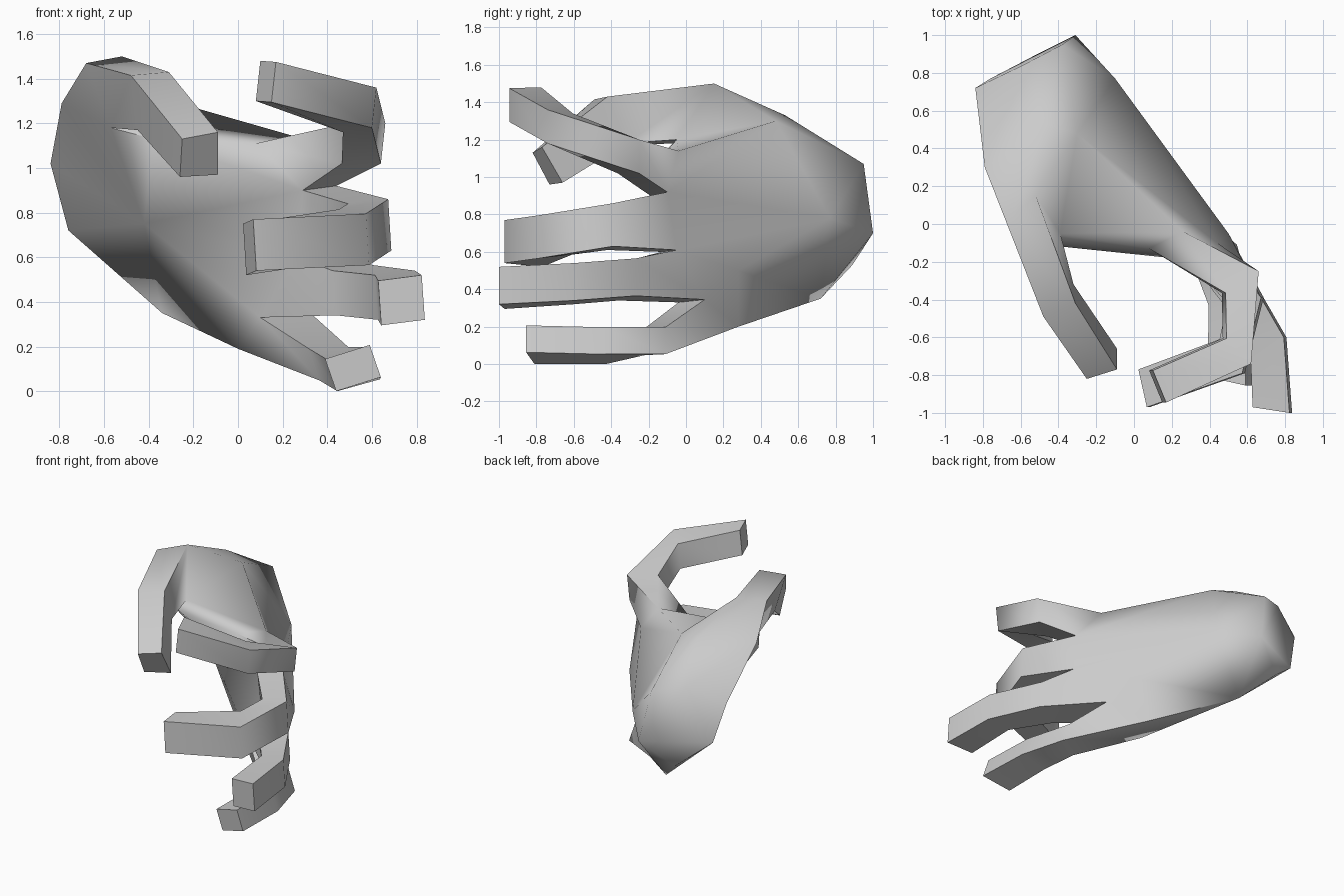
import bpy, bmesh, math
from mathutils import Vector

if "Cube" in bpy.data.objects:
    bpy.data.objects.remove(bpy.data.objects["Cube"])

bm = bmesh.new()


def verts(points):
    return [bm.verts.new(p) for p in points]


def loft(rings):
    # Skin four-cornered rings and close the last one
    for r, s in zip(rings, rings[1:]):
        for i in range(4):
            j = (i + 1) % 4
            bm.faces.new((r[i], r[j], s[j], s[i]))
    bm.faces.new(rings[-1])


# Wrist opening
a, b, c, d, e, f = wrist = verts([
    (-.38, .95, 1.07), (-.59, .84, 1.12), (-.84, .72, 1.02),
    (-.76, .77, .72), (-.53, .89, .53), (-.31, 1, .70)])

# Knuckle line: outer (back of hand) and inner (palm) points between fingers
outer = verts([(.26, -.04, 1.14), (.44, -.10, .92), (.50, -.05, .61),
               (.33, .10, .345), (.10, .28, .20)])
inner = verts([(.08, -.13, 1.11), (.29, -.19, .90), (.27, -.13, .60),
               (.10, -.04, .33), (.0, .08, .19)])

# Thumb heel, web, back of hand, outer edge and palm centre
heel, ridge, web, back, side, edge, palm, fold = verts([
    (-.79, .30, 1.29), (-.47, .53, 1.33), (-.30, .48, 1.30),
    (-.10, .77, .78), (.20, .28, .50), (-.34, .72, .35), (-.42, .25, .75),
    (-.38, -.12, 1.13)])

# Thumb base ring
t0, t1, t2, t3 = thumb_base = verts([
    (-.68, .02, 1.47), (-.52, .15, 1.50), (-.39, -.05, 1.20), (-.57, -.05, 1.18)])

O, I = outer, inner
for face in (
        wrist,
        # thumb heel
        (a, b, ridge), (a, ridge, web), (b, c, heel, ridge), (ridge, heel, t0, t1),
        (ridge, t1, web), (t1, t2, web), (heel, t0, t3), (heel, t3, palm),
        (c, heel, palm), (c, palm, d), (t3, t2, fold), (t3, fold, palm),
        # web and back of hand
        (web, t2, O[0]), (t2, fold, I[0], O[0]), (a, web, back, f),
        (web, O[0], O[1], back),
        (back, O[1], O[2], side), (side, O[2], O[3]), (f, back, edge),
        (back, side, edge), (f, edge, e), (side, O[3], O[4]), (side, O[4], edge),
        # lower edge and palm
        (e, edge, d), (d, edge, palm), (edge, O[4], I[4]), (edge, I[4], palm),
        (palm, I[4], I[3]), (palm, I[3], I[2]), (palm, I[2], I[1]),
        (palm, I[1], fold), (I[1], I[0], fold)):
    bm.faces.new(face)

# Thumb
loft([thumb_base,
      verts([(-.48, -.49, 1.415), (-.31, -.42, 1.43), (-.32, -.32, 1.18), (-.45, -.40, 1.17)]),
      verts([(-.25, -.82, 1.13), (-.09, -.77, 1.16), (-.09, -.66, .97), (-.26, -.73, .96)])])


def finger(n, half, joints):
    # Each joint is an outer and an inner mid-point, thickened by a half-height
    h = Vector(half)
    rings = [[outer[n], inner[n], inner[n + 1], outer[n + 1]]]
    for o, i in joints:
        o, i = Vector(o), Vector(i)
        rings.append(verts([o + h, i + h, i - h, o - h]))
    loft(rings)


# Index, middle, ring and little finger
finger(0, (.01, 0, .09), [((.65, -.25, 1.11), (.475, -.365, 1.11)),
                          ((.61, -.74, 1.27), (.48, -.605, 1.25)),
                          ((.16, -.945, 1.385), (.09, -.775, 1.39))])
finger(1, (-.007, 0, .115), [((.68, -.39, .745), (.50, -.42, .725)),
                             ((.58, -.79, .68), (.46, -.61, .70)),
                             ((.075, -.97, .655), (.03, -.77, .635))])
finger(2, (-.007, 0, .10), [((.61, -.27, .465), (.43, -.36, .44)),
                            ((.80, -.60, .44), (.62, -.60, .42)),
                            ((.83, -1, .42), (.635, -.97, .395))])
finger(3, (-.025, 0, .072), [((.52, -.11, .125), (.34, -.22, .12)),
                             ((.61, -.44, .125), (.42, -.43, .072)),
                             ((.615, -.855, .135), (.415, -.81, .072))])

bmesh.ops.recalc_face_normals(bm, faces=bm.faces[:])
mesh = bpy.data.meshes.new("hand")
bm.to_mesh(mesh)
bm.free()
hand = bpy.data.objects.new("hand", mesh)
bpy.context.collection.objects.link(hand)
bpy.context.view_layer.objects.active = hand
hand.select_set(True)
bpy.ops.object.shade_smooth_by_angle(angle=math.radians(68))
